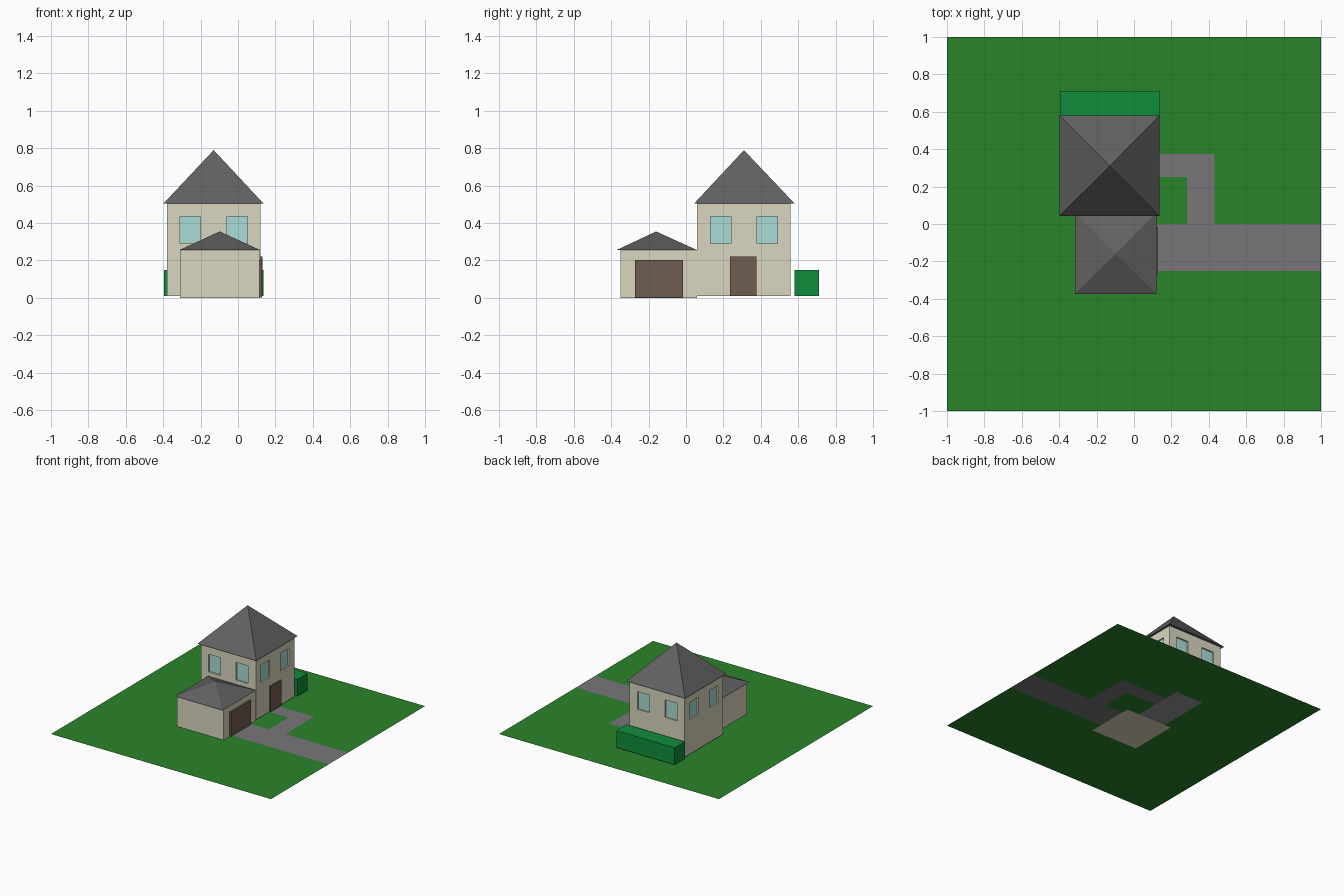
import bpy, bmesh
from mathutils import Matrix, Vector

if "Cube" in bpy.data.objects:
    bpy.data.objects.remove(bpy.data.objects["Cube"])


def material(name, r, g, b):
    m = bpy.data.materials.new(name)
    m.diffuse_color = (r, g, b, 1)
    m.use_nodes = True
    m.node_tree.nodes["Principled BSDF"].inputs["Base Color"].default_value = m.diffuse_color
    return m


GRASS = material("grass", 0.023, 0.23, 0.023)
PAVING = material("paving", 0.19, 0.18, 0.19)
CONCRETE = material("concrete", 0.30, 0.30, 0.30)
WALL = material("wall", 0.70, 0.68, 0.52)
ROOF = material("roof", 0.12, 0.12, 0.12)
WOOD = material("wood", 0.16, 0.11, 0.085)
GLASS = material("glass", 0.40, 0.72, 0.68)
LEAF = material("leaf", 0.005, 0.27, 0.045)


def finish(name, bm, *mats):
    me = bpy.data.meshes.new(name)
    bm.to_mesh(me)
    bm.free()
    for m in mats:
        me.materials.append(m)
    ob = bpy.data.objects.new(name, me)
    bpy.context.collection.objects.link(ob)
    return ob


def add_box(bm, lo, hi):
    lo, hi = Vector(lo), Vector(hi)
    mat = Matrix.Translation((lo + hi) / 2) @ Matrix.Diagonal((*(hi - lo), 1))
    bmesh.ops.create_cube(bm, size=1, matrix=mat)


def box(name, lo, hi, mat):
    bm = bmesh.new()
    add_box(bm, lo, hi)
    return finish(name, bm, mat)


def pyramid_roof(name, x0, x1, y0, y1, z, apex):
    bm = bmesh.new()
    base = [bm.verts.new(p) for p in
            ((x0, y0, z), (x1, y0, z), (x1, y1, z), (x0, y1, z))]
    top = bm.verts.new(apex)
    bm.faces.new(base[::-1])
    for i in range(4):
        bm.faces.new((base[i], base[(i + 1) % 4], top))
    return finish(name, bm, ROOF)


# Ground: one flat sheet, cells coloured as lawn, drive, path and house slab
GX0, GX1, GY0, GY1 = -0.31, 0.115, -0.35, 0.06
xs = [-1, GX0, -0.25, 0, GX1, 0.284, 0.43, 1]
ys = [-1, GY0, -0.25, 0, GY1, 0.25, 0.375, 0.5, 1]


def surface(x, y):
    if x > 0 and -0.25 < y < 0:
        return 1
    if 0.284 < x < 0.43 and 0 < y < 0.375 or 0 < x < 0.43 and 0.25 < y < 0.375:
        return 1
    if -0.25 < x < 0 and 0 < y < 0.5:
        return 2
    return 0


bm = bmesh.new()
grid = [[bm.verts.new((x, y, 0)) for y in ys] for x in xs]
for i in range(len(xs) - 1):
    for j in range(len(ys) - 1):
        cx, cy = (xs[i] + xs[i + 1]) / 2, (ys[j] + ys[j + 1]) / 2
        if GX0 < cx < GX1 and GY0 < cy < GY1:
            continue  # the garage floor fills this opening
        f = bm.faces.new((grid[i][j], grid[i + 1][j],
                          grid[i + 1][j + 1], grid[i][j + 1]))
        f.material_index = surface(cx, cy)
finish("ground", bm, GRASS, PAVING, CONCRETE)

# Main house and garage walls
HX, HY, HALF = -0.13, 0.31, 0.25
house = box("house_walls", (HX - HALF, HY - HALF, 0.01), (HX + HALF, HY + HALF, 0.505), WALL)
box("garage_walls", (GX0, GY0, 0), (GX1, GY1, 0.255), WALL)

# Windows: two recessed panes on each of the four walls
cut, panes = bmesh.new(), bmesh.new()
for turn in range(4):
    place = Matrix.Translation((HX, HY, 0)) @ Matrix.Rotation(turn * 1.5707963268, 4, 'Z')
    for off in (-0.125, 0.125):
        for bm, grow, y0, y1 in ((cut, 0, -HALF - 0.02, -HALF + 0.015),
                                 (panes, 0.002, -HALF + 0.012, -HALF + 0.02)):
            n = len(bm.verts)
            add_box(bm, (off - 0.055 - grow, y0, 0.29 - grow),
                    (off + 0.055 + grow, y1, 0.435 + grow))
            bm.verts.ensure_lookup_table()
            bmesh.ops.transform(bm, matrix=place, verts=bm.verts[n:])
finish("window_panes", panes, GLASS)
cutter = finish("window_cutter", cut, WALL)
cutter.hide_render = True
mod = house.modifiers.new("windows", 'BOOLEAN')
mod.operation = 'DIFFERENCE'
mod.object = cutter
mod.solver = 'EXACT'
bpy.context.view_layer.objects.active = house
bpy.ops.object.modifier_apply(modifier=mod.name)
bpy.data.objects.remove(cutter)

# Roofs
pyramid_roof("house_roof", -0.398, 0.136, 0.044, 0.58, 0.505, (HX, HY, 0.79))
pyramid_roof("garage_roof", -0.315, 0.12, -0.373, 0.06, 0.255, (-0.098, -0.16, 0.355))

# Doors
box("front_door", (0.11, 0.235, 0.01), (0.13, 0.378, 0.22), WOOD)
box("garage_door", (0.105, -0.272, 0.003), (0.128, -0.015, 0.203), WOOD)

# Hedge behind the house
box("hedge", (-0.395, 0.58, 0.01), (0.135, 0.712, 0.15), LEAF)
